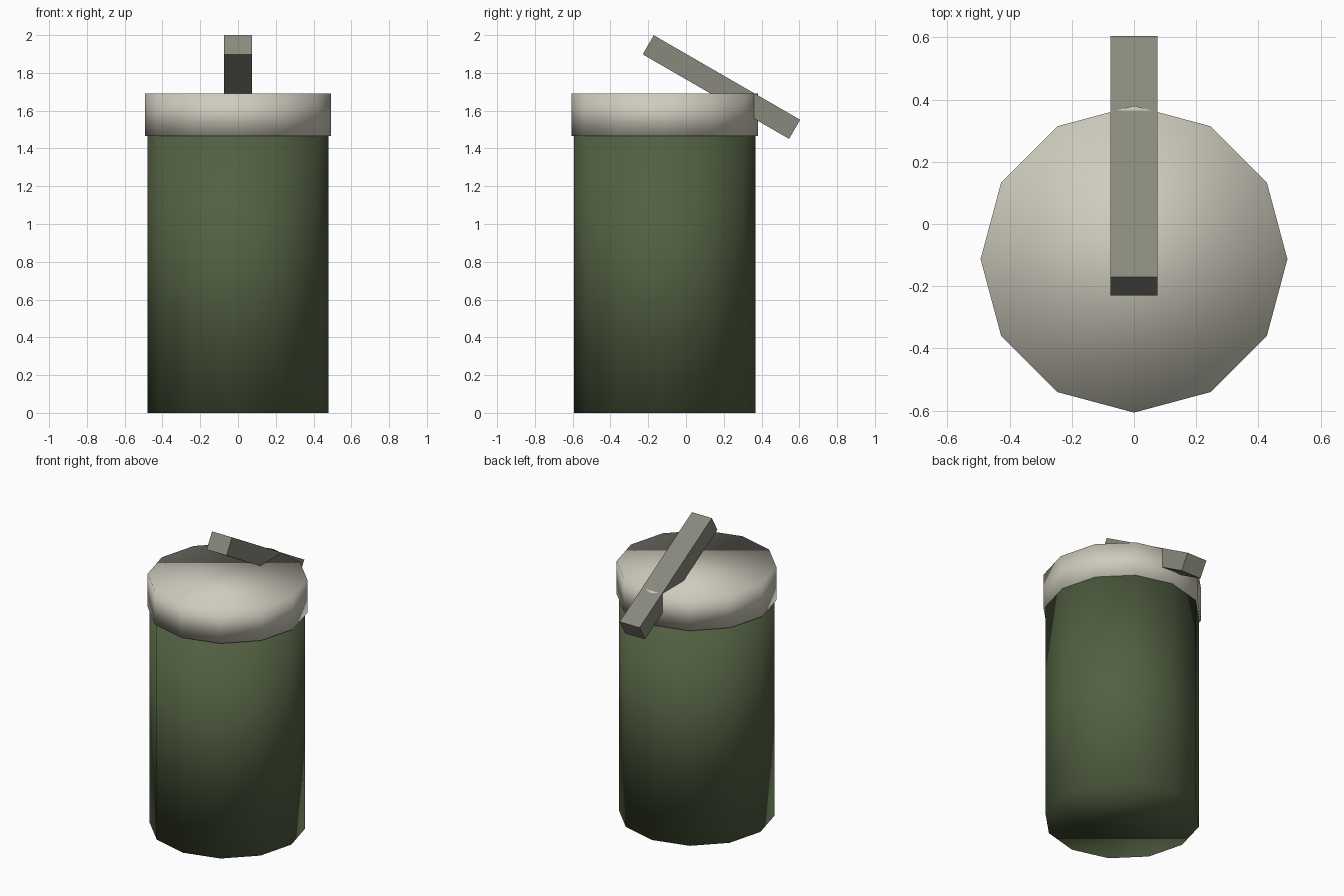
import bpy
from math import radians

if "Cube" in bpy.data.objects:
    bpy.data.objects.remove(bpy.data.objects["Cube"])


def paint(obj, name, color):
    mat = bpy.data.materials.new(name)
    mat.diffuse_color = (*color, 1)
    mat.use_nodes = True
    mat.node_tree.nodes["Principled BSDF"].inputs["Base Color"].default_value = mat.diffuse_color
    obj.data.materials.append(mat)


def drum(name, radius, z0, z1, y):
    # 12-sided, fully smooth shaded, corners on the axes
    bpy.ops.mesh.primitive_cylinder_add(
        vertices=12, radius=radius, depth=z1 - z0, location=(0, y, (z0 + z1) / 2))
    obj = bpy.context.object
    obj.name = name
    bpy.ops.object.shade_smooth()
    return obj


# Canister body
body = drum("body", 0.48, 0, 1.468, -0.113)
paint(body, "olive_green", (0.085, 0.117, 0.054))

# Wider lid
lid = drum("lid", 0.493, 1.465, 1.69, -0.113)
paint(lid, "cream", (0.62, 0.60, 0.51))

# Tilted lever running through the back rim of the lid
bpy.ops.mesh.primitive_cube_add(size=1, location=(0, 0.1875, 1.725),
                                rotation=(radians(-30), 0, 0))
lever = bpy.context.object
lever.name = "lever"
lever.scale = (0.15, 0.895, 0.117)
paint(lever, "warm_grey", (0.25, 0.25, 0.205))
